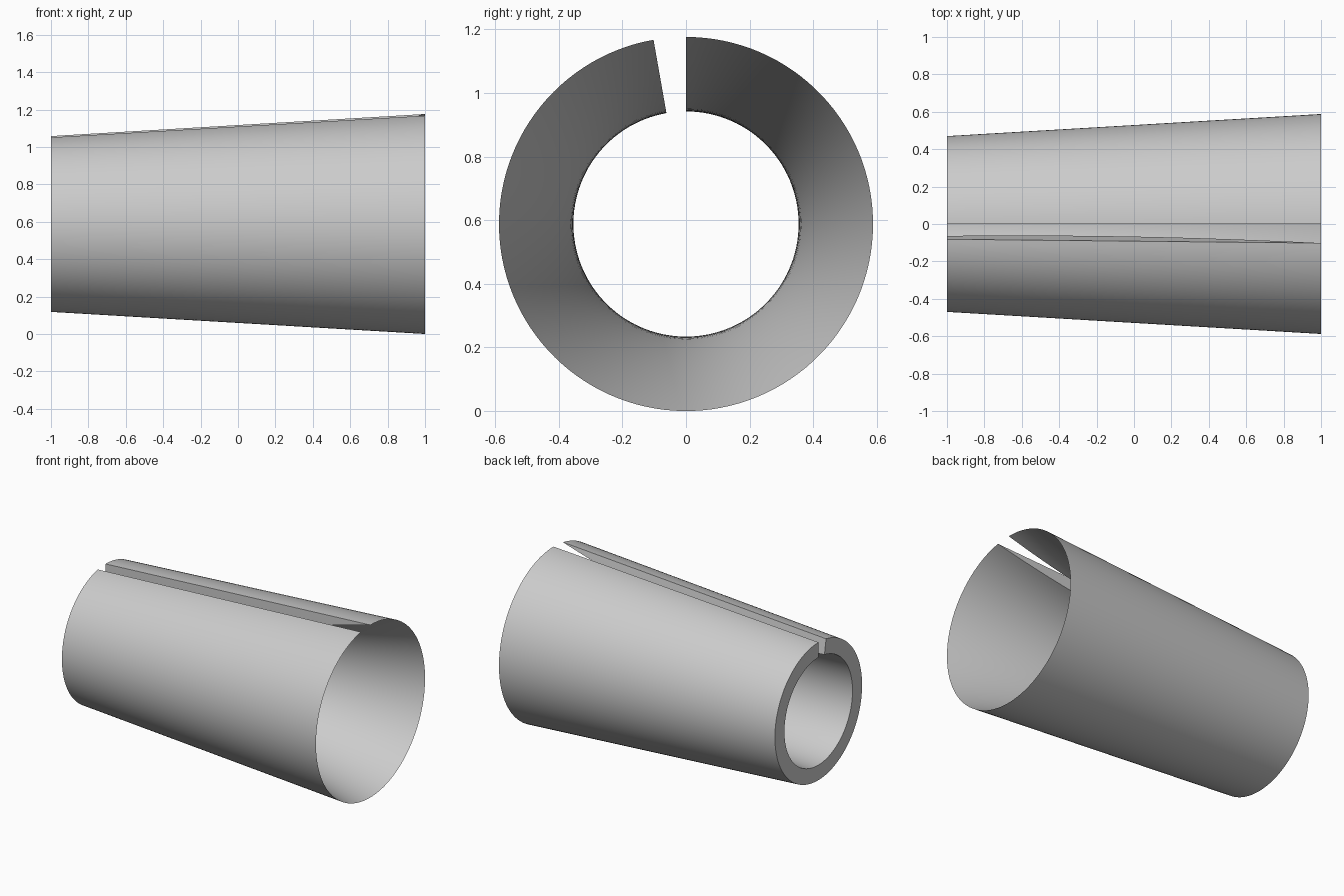
import bpy, bmesh, math
from mathutils import Vector

cube = bpy.data.objects.get("Cube")
if cube:
    bpy.data.objects.remove(cube, do_unlink=True)

WIDE, NARROW = 0.588, 0.47       # outer radii at the two ends
THROAT, THROAT_X = 0.354, -0.62  # narrowest point of the bore
SWEEP = math.radians(350)        # leaves an open slit along the top
FLARE = (WIDE - THROAT) / (1 - THROAT_X) ** 2
STEPS = 32

# Wall section: straight tapered outside, flared bore meeting it in a thin lip
section = [(-1, NARROW)]
for i in range(STEPS + 1):
    x = -1 + 2 * i / STEPS
    section.append((x, THROAT + FLARE * (x - THROAT_X) ** 2))

bm = bmesh.new()
verts = [bm.verts.new((x, 0, r + WIDE)) for x, r in section]
edges = [bm.edges.new((a, b)) for a, b in zip(verts, verts[1:] + verts[:1])]

# Sweep the section around the long axis
result = bmesh.ops.spin(bm, geom=verts + edges, cent=(0, 0, WIDE), axis=(1, 0, 0),
                        angle=-SWEEP, steps=120, use_duplicate=False)
last = [g for g in result["geom_last"] if isinstance(g, bmesh.types.BMEdge)]

# Close both walls of the slit
bmesh.ops.contextual_create(bm, geom=edges)
bmesh.ops.contextual_create(bm, geom=last)
bmesh.ops.recalc_face_normals(bm, faces=bm.faces[:])

mesh = bpy.data.meshes.new("split_tapered_sleeve")
bm.to_mesh(mesh)
bm.free()
sleeve = bpy.data.objects.new("split_tapered_sleeve", mesh)
bpy.context.collection.objects.link(sleeve)

# Plain grey finish
grey = bpy.data.materials.new("light_grey")
grey.use_nodes = True
colour = (0.6, 0.6, 0.6, 1)
grey.diffuse_color = colour
grey.node_tree.nodes["Principled BSDF"].inputs["Base Color"].default_value = colour
mesh.materials.append(grey)

bpy.ops.object.select_all(action="DESELECT")
sleeve.select_set(True)
bpy.context.view_layer.objects.active = sleeve
bpy.ops.object.shade_smooth_by_angle(angle=math.radians(30))
